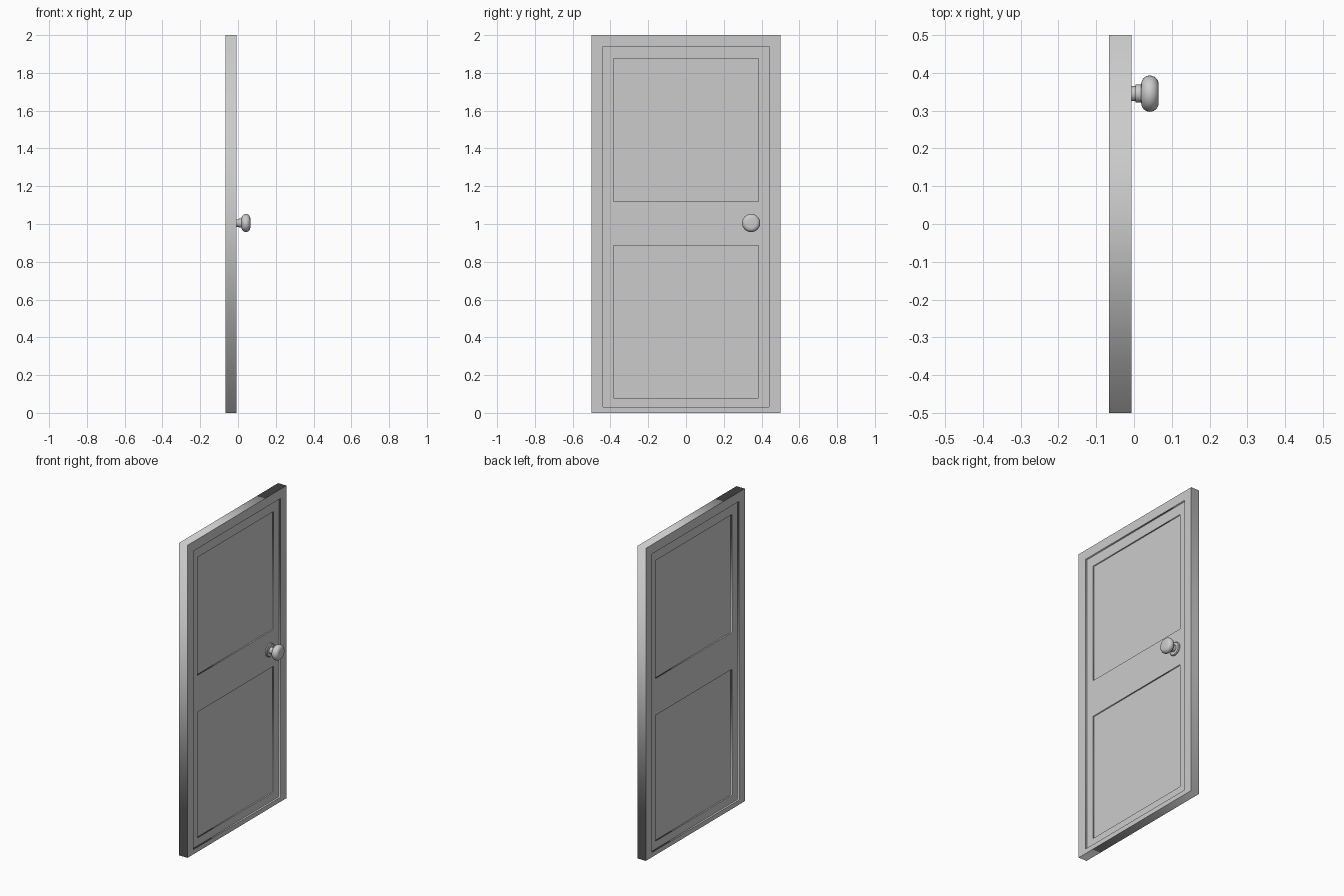
import bpy, bmesh, math
from mathutils import Matrix, Vector

if "Cube" in bpy.data.objects:
    bpy.data.objects.remove(bpy.data.objects["Cube"])

MID_X = -0.0365          # centre plane of the door thickness


def plate(name, thickness, outer, holes=()):
    """Flat plate in the YZ plane with rectangular holes; rects are (y0, y1, z0, z1)."""
    cu = bpy.data.curves.new(name, 'CURVE')
    cu.dimensions = '2D'
    cu.fill_mode = 'BOTH'
    cu.extrude = thickness / 2
    for y0, y1, z0, z1 in (outer, *holes):
        sp = cu.splines.new('POLY')
        sp.points.add(3)
        for p, (y, z) in zip(sp.points, ((y0, z0), (y1, z0), (y1, z1), (y0, z1))):
            p.co = (y, z, 0, 1)
        sp.use_cyclic_u = True
    ob = bpy.data.objects.new(name, cu)
    bpy.context.collection.objects.link(ob)
    ob.rotation_euler = (math.pi / 2, 0, math.pi / 2)
    ob.location.x = MID_X
    bpy.ops.object.select_all(action='DESELECT')
    ob.select_set(True)
    bpy.context.view_layer.objects.active = ob
    bpy.ops.object.convert(target='MESH')


def lathe(name, profile, y, z, steps=32):
    """Spin an (x, radius) profile around the x axis."""
    bm = bmesh.new()
    vs = [bm.verts.new((x, 0, r)) for x, r in profile]
    es = [bm.edges.new(pair) for pair in zip(vs, vs[1:])]
    bmesh.ops.spin(bm, geom=vs + es, cent=(0, 0, 0), axis=(1, 0, 0),
                   angle=2 * math.pi, steps=steps)
    bmesh.ops.remove_doubles(bm, verts=bm.verts, dist=1e-5)
    bmesh.ops.recalc_face_normals(bm, faces=bm.faces)
    me = bpy.data.meshes.new(name)
    bm.to_mesh(me)
    bm.free()
    ob = bpy.data.objects.new(name, me)
    bpy.context.collection.objects.link(ob)
    ob.location = (0, y, z)
    bpy.ops.object.select_all(action='DESELECT')
    ob.select_set(True)
    bpy.context.view_layer.objects.active = ob
    bpy.ops.object.shade_smooth_by_angle(angle=math.radians(40))


# Frame, door leaf set back inside it, and panels set back again
opening = (-0.44, 0.44, 0.03, 1.94)
lower = (-0.385, 0.385, 0.08, 0.885)
upper = (-0.385, 0.385, 1.12, 1.875)
plate("door_frame", 0.059, (-0.5, 0.5, 0, 2), [opening])
plate("door_leaf", 0.037, opening, [lower, upper])
plate("lower_panel", 0.021, lower)
plate("upper_panel", 0.021, upper)

# Round knob with backplate and collar
KNOB_Y, KNOB_Z = 0.345, 1.005
lathe("knob_backplate", [(-0.020, 0), (-0.020, 0.042), (-0.012, 0.042),
                         (-0.008, 0.038), (-0.008, 0)], KNOB_Y, KNOB_Z)
lathe("knob_stem", [(-0.010, 0), (-0.010, 0.020), (0.004, 0.020),
                    (0.004, 0.024), (0.024, 0.024), (0.024, 0)], KNOB_Y, KNOB_Z)
rim = [(0.042 + 0.023 * math.sin(a), 0.025 + 0.023 * math.cos(a))
       for a in (math.radians(d) for d in range(-90, 91, 15))]
lathe("knob", [(0.019, 0), *rim, (0.065, 0)], KNOB_Y, KNOB_Z)
